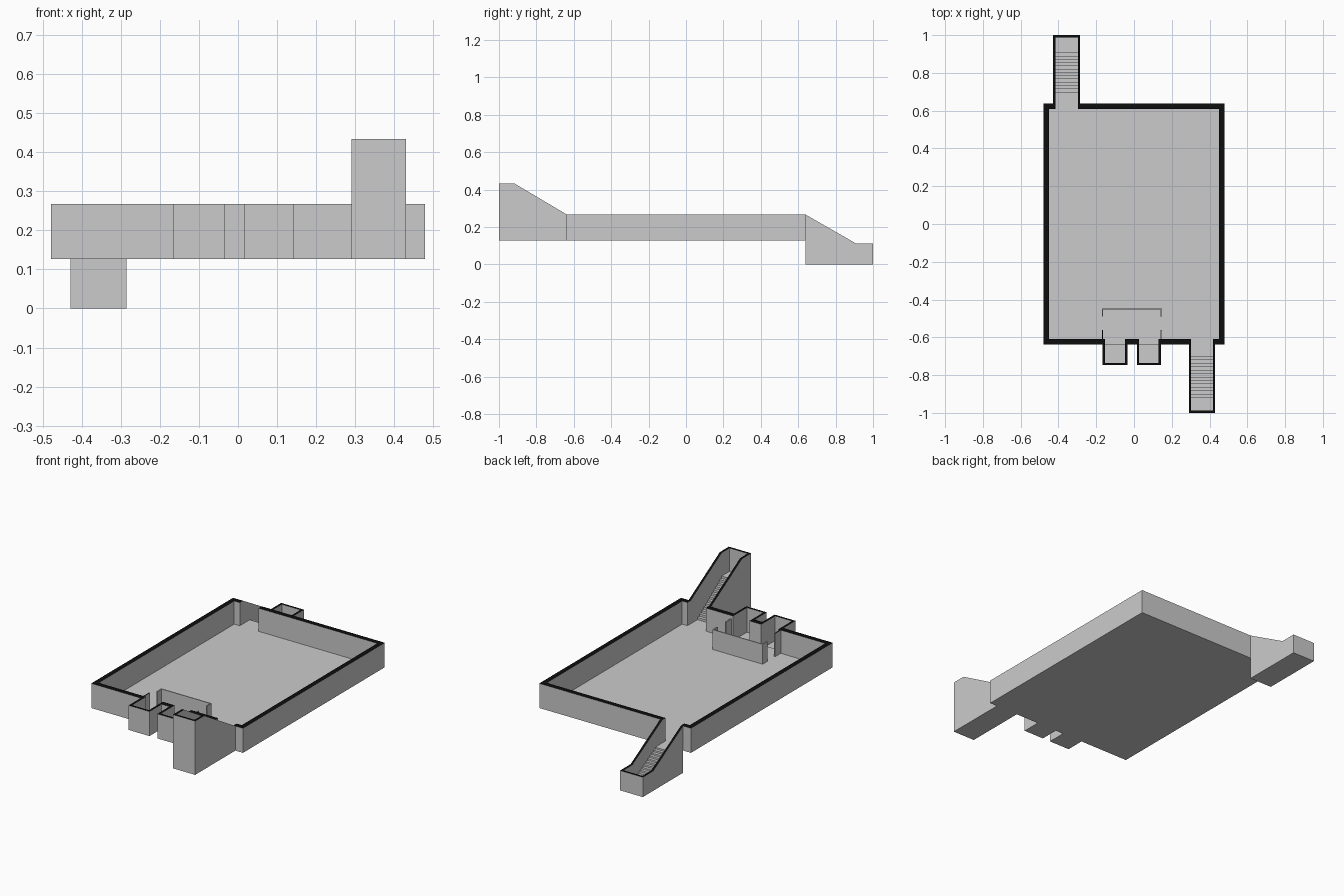
import bpy
import bmesh

cube = bpy.data.objects.get("Cube")
if cube:
    bpy.data.objects.remove(cube, do_unlink=True)


def make_material(name, value):
    mat = bpy.data.materials.new(name)
    mat.use_nodes = True
    colour = (value, value, value, 1)
    mat.diffuse_color = colour
    mat.node_tree.nodes["Principled BSDF"].inputs["Base Color"].default_value = colour
    return mat


GREY = make_material("plaster grey", 0.6)
BLACK = make_material("cut wall black", 0.004)

BASE, FLOOR, TOP = 0.127, 0.135, 0.267   # heights of the main room
HALF_X, HALF_Y = 0.478, 0.638            # outer size of the room
IN_X, IN_Y = 0.451, 0.61                 # inner size of the room
THIN = 0.012                             # thin wall thickness


def finish(name, bm, capped):
    """Turn a bmesh into an object; capped parts get black upward faces."""
    mesh = bpy.data.meshes.new(name)
    bm.normal_update()
    for face in bm.faces:
        face.material_index = int(capped and face.normal.z > 0.1)
    bm.to_mesh(mesh)
    bm.free()
    mesh.materials.append(GREY)
    mesh.materials.append(BLACK)
    obj = bpy.data.objects.new(name, mesh)
    bpy.context.collection.objects.link(obj)
    return obj


def prism(bm, profile, x0, x1):
    """Extrude a (y, z) profile along x."""
    face = bm.faces.new([bm.verts.new((x0, y, z)) for y, z in profile])
    new = bmesh.ops.extrude_face_region(bm, geom=[face])["geom"]
    verts = [v for v in new if isinstance(v, bmesh.types.BMVert)]
    bmesh.ops.translate(bm, vec=(x1 - x0, 0, 0), verts=verts)
    bmesh.ops.recalc_face_normals(bm, faces=bm.faces[:])


def box(bm, x0, x1, y0, y1, z0=BASE, z1=TOP):
    prism(bm, [(y0, z0), (y1, z0), (y1, z1), (y0, z1)], x0, x1)


# Room floor
bm = bmesh.new()
box(bm, -HALF_X, HALF_X, -HALF_Y, HALF_Y, BASE, FLOOR)
finish("room_floor", bm, False)

# Doorways and alcoves, as outer x ranges
up_stair = (0.29, 0.43)
down_stair = (-0.428, -0.285)
alcoves = [(-0.166, -0.035), (0.015, 0.143)]


def wall_run(name, y0, y1, openings):
    """Wall along x, broken by the given openings."""
    bm = bmesh.new()
    start = -HALF_X
    for a, b in openings:
        box(bm, start, a + THIN, y0, y1)
        start = b - THIN
    box(bm, start, HALF_X, y0, y1)
    finish(name, bm, True)


wall_run("front_wall", -HALF_Y, -IN_Y, alcoves + [up_stair])
wall_run("back_wall", IN_Y, HALF_Y, [down_stair])
for side, name in ((1, "left_wall"), (-1, "right_wall")):
    bm = bmesh.new()
    box(bm, *sorted((side * IN_X, side * HALF_X)), -IN_Y, IN_Y)
    finish(name, bm, True)

# Alcoves with thin walls and a floor sheet that faces down
ALCOVE_Y = -0.747
for i, (a, b) in enumerate(alcoves):
    bm = bmesh.new()
    box(bm, a, a + THIN, ALCOVE_Y, -HALF_Y)
    box(bm, b - THIN, b, ALCOVE_Y, -HALF_Y)
    box(bm, a + THIN, b - THIN, ALCOVE_Y, ALCOVE_Y + THIN)
    finish(f"alcove_walls_{i + 1}", bm, True)
    bm = bmesh.new()
    corners = [(a, ALCOVE_Y), (a, -HALF_Y), (b, -HALF_Y), (b, ALCOVE_Y)]
    bm.faces.new([bm.verts.new((x, y, BASE)) for x, y in corners])
    finish(f"alcove_floor_{i + 1}", bm, False)


def staircase(name, xs, sign, bottom, bend, wall_top, landing, steps=13):
    """Stair well running from the room out to y = sign."""
    x0, x1 = xs
    edge = sign * HALF_Y
    # Side walls with a sloping top, and the end wall
    side = [(edge, bottom), (sign, bottom), (sign, wall_top),
            (sign * bend, wall_top), (edge, TOP)]
    bm = bmesh.new()
    prism(bm, side, x0, x0 + THIN)
    prism(bm, side, x1 - THIN, x1)
    box(bm, x0 + THIN, x1 - THIN, *sorted((sign * (1 - THIN), sign)), bottom, wall_top)
    finish(name + "_walls", bm, True)
    # Solid flight of steps
    first, last = 0.7, bend
    profile = [(sign, bottom), (edge, bottom), (edge, FLOOR)]
    z = FLOOR
    for i in range(steps):
        y = sign * (first + (last - first) * i / (steps - 1))
        profile.append((y, z))
        z += (landing - FLOOR) / steps
        profile.append((y, z))
    end = sign * (1 - THIN)
    profile[0] = (end, bottom)
    profile.append((end, z))
    bm = bmesh.new()
    prism(bm, profile, x0 + THIN, x1 - THIN)
    finish(name + "_steps", bm, False)


staircase("up_stair", up_stair, -1, BASE, 0.918, 0.433, 0.3)
staircase("down_stair", down_stair, 1, 0, 0.907, 0.113, 0.008)

# Counter screen facing the alcoves, with short returns at its ends
SCREEN_TOP = 0.248
x0, x1, y = -0.17, 0.147, -0.447
bm = bmesh.new()
box(bm, x0, x1, y - THIN / 2, y, FLOOR, SCREEN_TOP)
for a in (x0, x1 - THIN / 2):
    box(bm, a, a + THIN / 2, y - 0.042, y - THIN / 2, FLOOR, SCREEN_TOP)
finish("counter_screen", bm, False)

# Door stubs between the screen and the front wall
for name, a, top, capped in (("right_door_stub", x0, TOP, True),
                             ("left_door_stub", x1 - THIN / 2, SCREEN_TOP, False)):
    bm = bmesh.new()
    box(bm, a, a + THIN / 2, -IN_Y, -0.56, FLOOR, top)
    finish(name, bm, capped)
